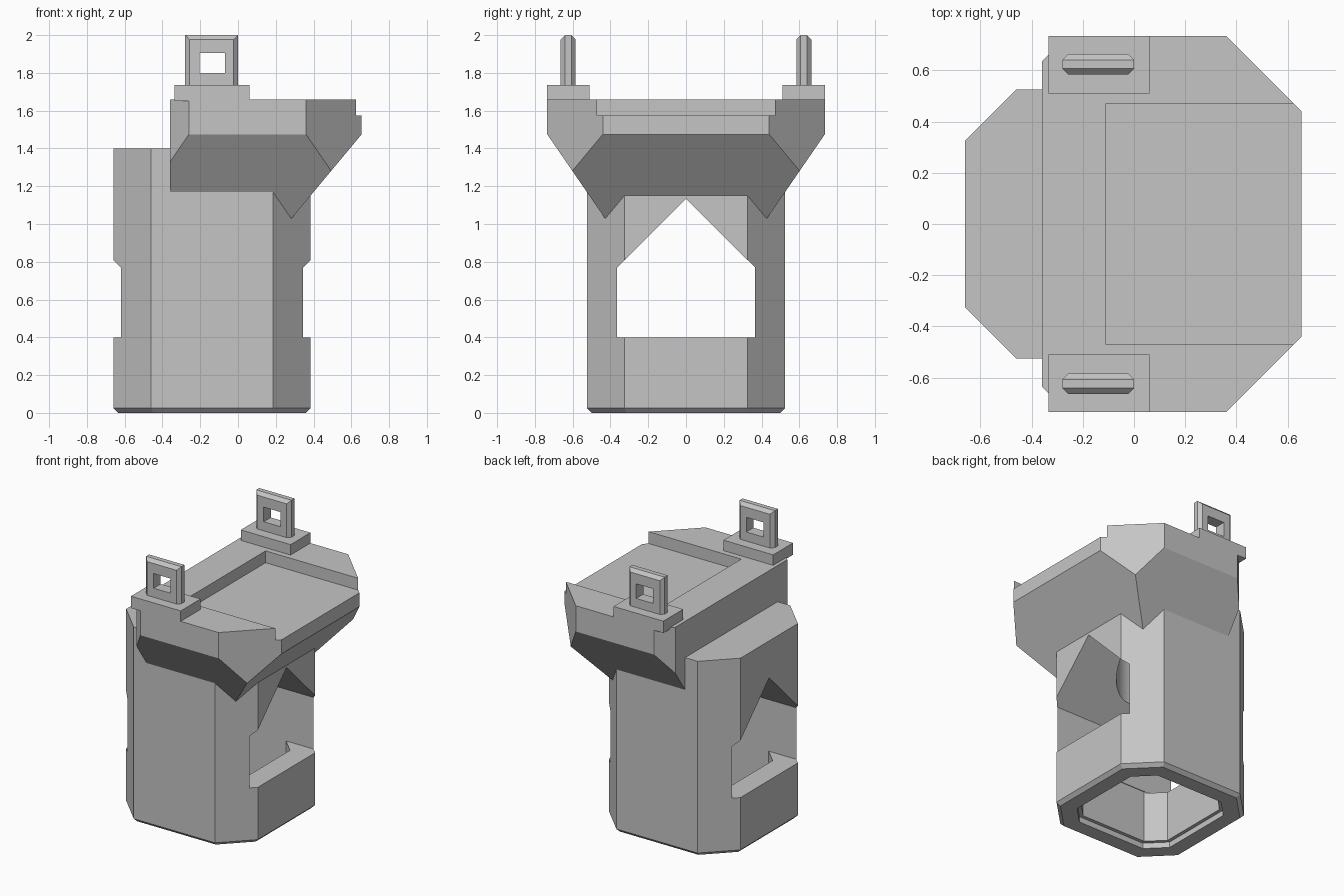
import bpy, bmesh

default = bpy.data.objects.get("Cube")
if default:
    bpy.data.objects.remove(default, do_unlink=True)

grey = bpy.data.materials.new("plain_grey")
grey.use_nodes = True
tone = (0.56, 0.56, 0.56, 1)
grey.diffuse_color = tone
grey.node_tree.nodes["Principled BSDF"].inputs["Base Color"].default_value = tone


def make(name, bm):
    bmesh.ops.recalc_face_normals(bm, faces=bm.faces)
    mesh = bpy.data.meshes.new(name)
    bm.to_mesh(mesh)
    bm.free()
    mesh.materials.append(grey)
    ob = bpy.data.objects.new(name, mesh)
    bpy.context.collection.objects.link(ob)
    return ob


def loft(name, rings):
    """Solid through matching rings of points, capped at both ends."""
    bm = bmesh.new()
    loops = [[bm.verts.new(p) for p in ring] for ring in rings]
    n = len(loops[0])
    for a, b in zip(loops, loops[1:]):
        for i in range(n):
            j = (i + 1) % n
            bm.faces.new((a[i], a[j], b[j], b[i]))
    bm.faces.new(loops[0])
    bm.faces.new(loops[-1])
    return make(name, bm)


def box(name, x0, x1, y0, y1, z0, z1):
    rect = [(x0, y0), (x1, y0), (x1, y1), (x0, y1)]
    return loft(name, [[(x, y, z) for x, y in rect] for z in (z0, z1)])


def boolean(target, tool, operation):
    mod = target.modifiers.new(operation.lower(), 'BOOLEAN')
    mod.operation = operation
    mod.solver = 'EXACT'
    mod.object = tool
    bpy.context.view_layer.objects.active = target
    bpy.ops.object.modifier_apply(modifier=mod.name)
    bpy.data.objects.remove(tool, do_unlink=True)


def octagon(inset, z):
    """Plan of the body, moved inwards evenly on all eight sides."""
    x0, x1, y = -0.66 + inset, 0.385 - inset, 0.525 - inset
    c = 0.2 - 0.586 * inset
    half = [(x0, -y + c), (x0 + c, -y), (x1 - c, -y), (x1, -y + c)]
    return [(px, py, z) for px, py in half + [(px, -py) for px, py in half[::-1]]]


# Eight-sided body with a chamfered foot
body = loft("body", [octagon(0.025, 0), octagon(0.0, 0.025), octagon(0.0, 1.4)])

# Overhanging head: sloped underside, then trimmed by a plan with cut corners
BACK, FRONT, SIDE, EAVE, TOP = -0.36, 0.655, 0.735, 1.475, 1.66


def head_ring(drop, z):
    x, y = FRONT - drop / 1.2, SIDE - drop / 1.455
    return [(BACK, -y, z), (x, -y, z), (x, y, z), (BACK, y, z)]


head = loft("head", [head_ring(0.505, EAVE - 0.505), head_ring(0, EAVE), head_ring(0, TOP)])
half_plan = [(BACK, -0.635), (-0.26, -SIDE), (0.36, -SIDE), (FRONT, -0.44)]
plan = half_plan + [(x, -y) for x, y in half_plan[::-1]]
boolean(head, loft("trim", [[(x, y, z) for x, y in plan] for z in (0.9, 1.8)]), 'INTERSECT')
boolean(head, box("recess", -0.11, 0.9, -0.47, 0.47, 1.575, 1.8), 'DIFFERENCE')
boolean(body, head, 'UNION')

# Gabled window passing through from front to back of the body
gable = [(-0.365, 0.4), (0.365, 0.4), (0.365, 0.77), (0, 1.135), (-0.365, 0.77)]
boolean(body, loft("window", [[(x, y, z) for y, z in gable] for x in (-1, 1)]), 'DIFFERENCE')

# Hollow base with a small step at the mouth
boolean(body, loft("hollow", [octagon(0.155, -0.1), octagon(0.155, 0.41)]), 'DIFFERENCE')
boolean(body, loft("mouth", [octagon(0.13, -0.1), octagon(0.13, 0.04)]), 'DIFFERENCE')

# Round bore rising above the window
bm = bmesh.new()
bmesh.ops.create_cone(bm, cap_ends=True, segments=48, radius1=0.22, radius2=0.22, depth=0.8)
bmesh.ops.translate(bm, verts=bm.verts, vec=(-0.1375, 0, 0.9))
boolean(body, make("bore", bm), 'DIFFERENCE')
body.name = "body_and_head"

# Pads and square eyelets on both sides
for side, sign in (("front", -1), ("back", 1)):
    ys = sorted((sign * 0.51, sign * SIDE))
    box(side + "_pad", -0.335, 0.06, *ys, 1.65, 1.735)

    bm = bmesh.new()
    bmesh.ops.create_cube(bm, size=1)
    bmesh.ops.scale(bm, verts=bm.verts, vec=(0.28, 0.08, 0.28))
    bmesh.ops.translate(bm, verts=bm.verts, vec=(-0.14, sign * 0.624, 1.86))
    edges = []
    for e in bm.edges:
        a, b = (v.co for v in e.verts)
        upright = abs(a.z - b.z) > 0.1
        top_long = abs(a.x - b.x) > 0.1 and a.z > 1.9
        if upright or top_long:
            edges.append(e)
    bmesh.ops.bevel(bm, geom=edges, offset=0.023, segments=1, affect='EDGES')
    eyelet = make(side + "_eyelet", bm)
    boolean(eyelet, box("hole", -0.205, -0.07, -1, 1, 1.8, 1.905), 'DIFFERENCE')

# Smooth only the round bore
bpy.ops.object.select_all(action='DESELECT')
body.select_set(True)
bpy.context.view_layer.objects.active = body
bpy.ops.object.shade_smooth_by_angle(angle=0.3)
